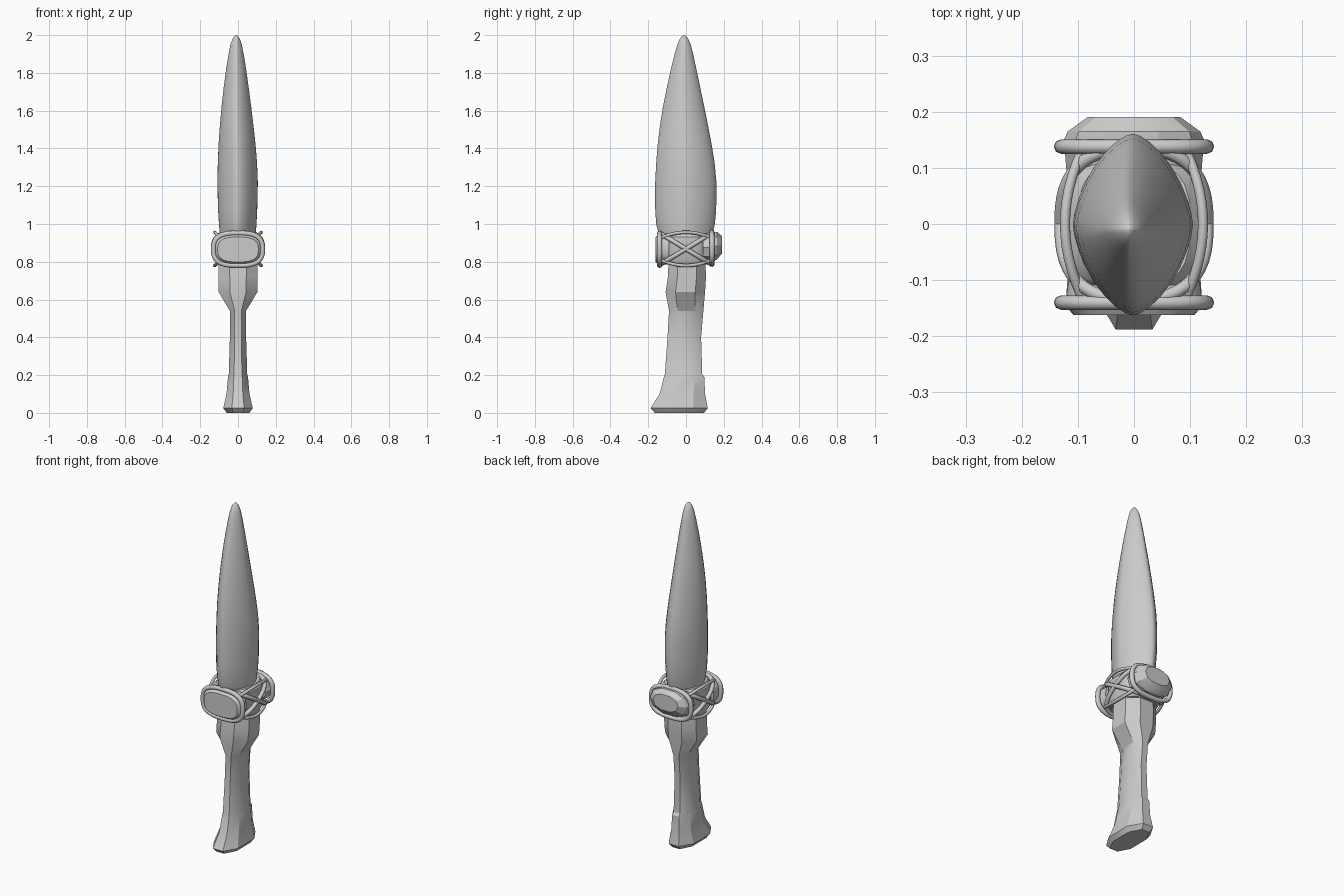
import bpy, bmesh, math
from math import sin, cos, pi

if "Cube" in bpy.data.objects:
    bpy.data.objects.remove(bpy.data.objects["Cube"])


def sgnpow(v, e):
    return math.copysign(abs(v) ** e, v)


def outline(n, p, phase=0.0):
    """Unit superellipse with n points and exponent p."""
    pts = []
    for i in range(n):
        t = 2 * pi * (i + phase) / n
        pts.append((sgnpow(cos(t), 2 / p), sgnpow(sin(t), 2 / p)))
    return pts


def loft(name, rings, angle):
    """Skin a list of point rings, capping both ends."""
    bm = bmesh.new()
    rows = [[bm.verts.new(p) for p in ring] for ring in rings]
    n = len(rows[0])
    for a, b in zip(rows, rows[1:]):
        for i in range(n):
            j = (i + 1) % n
            bm.faces.new((a[i], a[j], b[j], b[i]))
    bm.faces.new(rows[0][::-1])
    bm.faces.new(rows[-1])
    bmesh.ops.recalc_face_normals(bm, faces=bm.faces)
    me = bpy.data.meshes.new(name)
    bm.to_mesh(me)
    bm.free()
    ob = bpy.data.objects.new(name, me)
    bpy.context.collection.objects.link(ob)
    finish(ob, angle)
    return ob


def finish(ob, angle):
    bpy.ops.object.select_all(action='DESELECT')
    ob.select_set(True)
    bpy.context.view_layer.objects.active = ob
    if ob.type == 'CURVE':
        bpy.ops.object.convert(target='MESH')
    bpy.ops.object.shade_smooth_by_angle(angle=math.radians(angle))


def upright(profile, shape):
    """Rings stacked along z from (z, x0, x1, y0, y1)."""
    return [[((x0 + x1) / 2 + u * (x1 - x0) / 2,
              (y0 + y1) / 2 + v * (y1 - y0) / 2, z) for u, v in shape]
            for z, x0, x1, y0, y1 in profile]


def facing(profile, shape):
    """Rings stacked along y from (y, half width, half height, z centre)."""
    return [[(u * hx, y, zc + v * hz) for u, v in shape]
            for y, hx, hz, zc in profile]


def cord(name, pts, radius, closed=True):
    cu = bpy.data.curves.new(name, 'CURVE')
    cu.dimensions = '3D'
    cu.bevel_depth = radius
    cu.bevel_resolution = 2
    cu.use_fill_caps = True
    sp = cu.splines.new('POLY')
    sp.points.add(len(pts) - 1)
    for q, p in zip(sp.points, pts):
        q.co = (*p, 1)
    sp.use_cyclic_u = closed
    ob = bpy.data.objects.new(name, cu)
    bpy.context.collection.objects.link(ob)
    finish(ob, 50)


# Blade: soft lens section, slightly off-centre tip
blade = [
    (0.80, -.080, .080, -.100, .100), (0.90, -.090, .090, -.125, .125),
    (0.95, -.096, .094, -.145, .140), (1.00, -.101, .098, -.158, .153),
    (1.08, -.106, .102, -.163, .160), (1.22, -.109, .105, -.163, .161),
    (1.32, -.107, .101, -.158, .152), (1.42, -.103, .093, -.150, .136),
    (1.52, -.096, .082, -.138, .117), (1.62, -.087, .070, -.122, .097),
    (1.72, -.076, .057, -.102, .076), (1.82, -.063, .043, -.080, .055),
    (1.90, -.050, .030, -.060, .038), (1.95, -.040, .020, -.046, .025),
    (1.98, -.029, .010, -.033, .012), (1.995, -.018, -.001, -.020, .000),
    (2.00, -.010, -.008, -.010, -.008),
]
loft("blade", upright(blade, outline(32, 1.55)), 50)

# Handle: eight-sided faceted grip flaring to the foot
octagon = [(1, -.5), (1, .5), (.42, 1), (-.42, 1),
           (-1, .5), (-1, -.5), (-.42, -1), (.42, -1)]
handle = [
    (0.000, -.060, .060, -.165, .095), (0.025, -.078, .078, -.188, .115),
    (0.10, -.061, .061, -.140, .101), (0.19, -.053, .053, -.117, .097),
    (0.205, -.049, .049, -.112, .086), (0.40, -.043, .043, -.098, .080),
    (0.54, -.043, .043, -.090, .092), (0.64, -.103, .103, -.108, .101),
    (0.72, -.104, .104, -.096, .106), (0.86, -.104, .104, -.090, .100),
]
loft("handle", upright(handle, octagon), 30)

# Guard core tying the two stones together
core = [(0.785, -.105, .105, -.11, .11), (0.81, -.120, .120, -.12, .12),
        (0.93, -.120, .120, -.12, .12), (0.95, -.100, .100, -.11, .11)]
loft("guard_core", upright(core, outline(24, 3)), 35)

# Front stone: flat polished oval
front = [(-.09, .118, .074, .865), (-.145, .122, .077, .865),
         (-.162, .108, .066, .865)]
loft("front_stone", facing(front, outline(32, 2.8)), 35)

# Back stone: faceted, with a narrower flat face
back = [(.09, .120, .075, .875), (.150, .125, .080, .880),
        (.165, .118, .075, .885), (.191, .082, .048, .890)]
loft("back_stone", facing(back, outline(10, 2.3)), 20)

# Rim cords around both stones
for label, y, zc in (("front", -.140, .866), ("back", .138, .872)):
    cord(label + "_rim", [(u * .130, y, zc + v * .086)
                          for u, v in outline(40, 2.8)], .013)

# Two tilted loops that cross on each side
for k, tilt in enumerate((1, -1)):
    cord(f"cross_cord_{k}", [(u * .130, v * .135, .868 + tilt * .082 * v)
                             for u, v in outline(48, 2.6)], .012)

# Fine strands along the upper and lower side edges
for side in (-1, 1):
    for level in (-1, 1):
        pts = []
        for i in range(13):
            s = -1 + i / 6
            arch = 1 - s * s
            pts.append((side * (.095 + .028 * arch), s * .125,
                        .868 + level * (.062 + .026 * arch)))
        cord(f"edge_strand_{side}_{level}", pts, .009, False)
